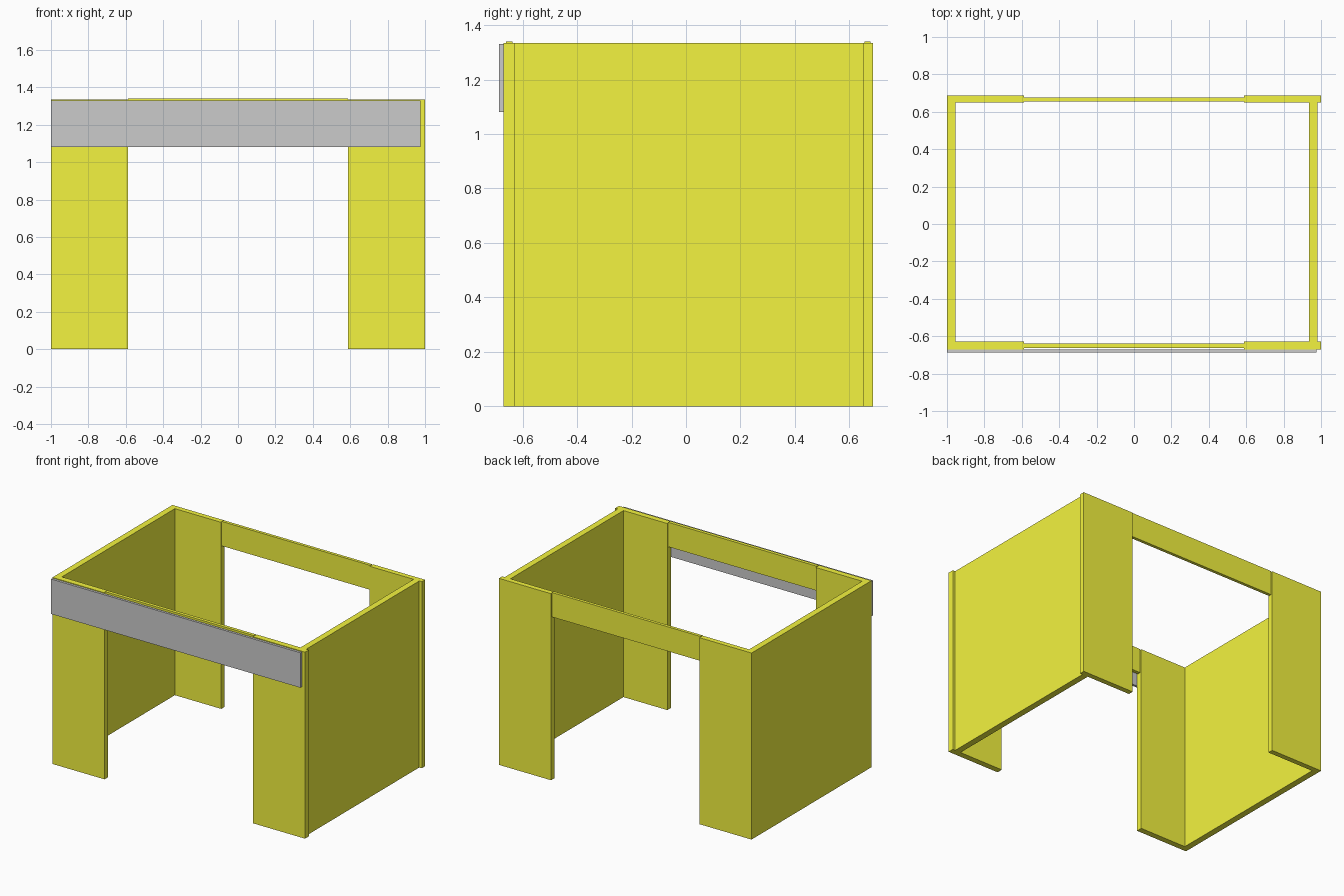
import bpy, bmesh

if "Cube" in bpy.data.objects:
    bpy.data.objects.remove(bpy.data.objects["Cube"])

yellow = bpy.data.materials.new("yellow_paint")
yellow.diffuse_color = (0.9, 0.9, 0.05, 1)
yellow.use_nodes = True
yellow.node_tree.nodes["Principled BSDF"].inputs["Base Color"].default_value = yellow.diffuse_color


def box(name, x, y, z, mat=None):
    """Axis-aligned box from (min, max) ranges."""
    bm = bmesh.new()
    bmesh.ops.create_cube(bm, size=1)
    for v in bm.verts:
        v.co = [(r[0] + r[1]) / 2 + c * (r[1] - r[0])
                for c, r in zip(v.co, (x, y, z))]
    mesh = bpy.data.meshes.new(name)
    bm.to_mesh(mesh)
    bm.free()
    ob = bpy.data.objects.new(name, mesh)
    bpy.context.collection.objects.link(ob)
    if mat:
        mesh.materials.append(mat)
    return ob


H = 1.335          # wall height
W = 0.588          # half width of the openings

# Side walls; the right one is set in from the panel ends
box("left_wall", (-1.0, -0.955), (-0.628, 0.65), (0, H), yellow)
box("right_wall", (0.935, 0.98), (-0.628, 0.65), (0, H), yellow)

# Front and back: two panels and a thinner lintel between them
for side, panel_y, lintel_y in (
        ("front", (-0.67, -0.628), (-0.662, -0.638)),
        ("back", (0.65, 0.687), (0.655, 0.677))):
    box(side + "_left_panel", (-1.0, -W), panel_y, (0, H), yellow)
    box(side + "_right_panel", (W, 1.0), panel_y, (0, H), yellow)
    box(side + "_lintel", (-W, W), lintel_y, (1.165, 1.34), yellow)

# Grey sign board across the front
box("fascia_board", (-1.0, 0.975), (-0.687, -0.67), (1.08, 1.33))
